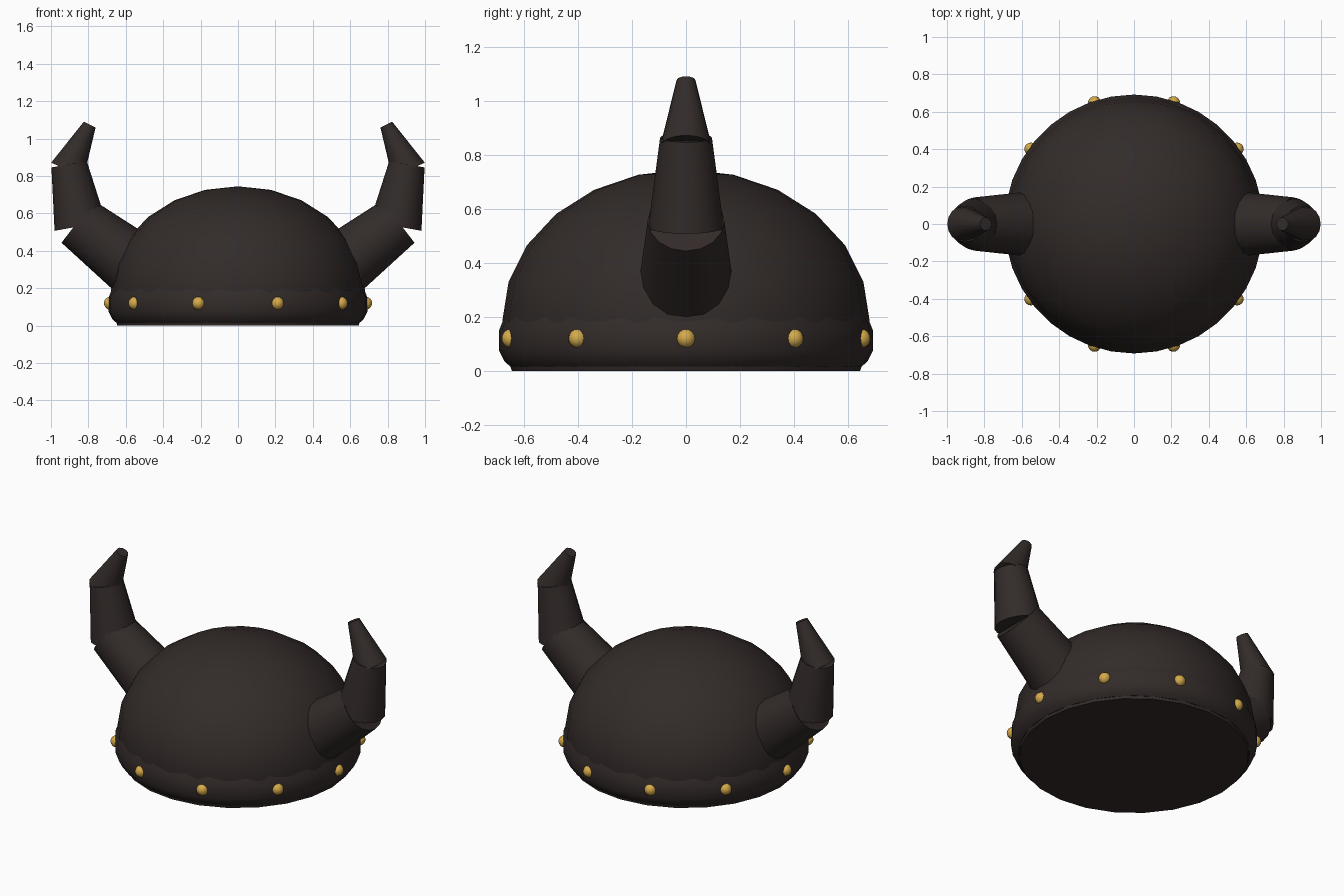
import bpy, math
from mathutils import Vector

if "Cube" in bpy.data.objects:
    bpy.data.objects.remove(bpy.data.objects["Cube"])

def material(name, rgb):
    m = bpy.data.materials.new(name)
    m.diffuse_color = (*rgb, 1)
    m.use_nodes = True
    m.node_tree.nodes["Principled BSDF"].inputs["Base Color"].default_value = m.diffuse_color
    return m

DARK = material("dark_iron", (0.032, 0.024, 0.022))
GOLD = material("gold", (0.66, 0.40, 0.07))

def finish(obj, name, mat, angle=35):
    obj.name = name
    obj.data.materials.append(mat)
    bpy.ops.object.select_all(action='DESELECT')
    obj.select_set(True)
    bpy.context.view_layer.objects.active = obj
    bpy.ops.object.shade_smooth_by_angle(angle=math.radians(angle))
    return obj

def lathe(name, profile, sides, mat, loop=False):
    """Revolve (radius, z) points about z; radius 0 makes a pole."""
    verts, rings = [], []
    for r, z in profile:
        n = 1 if r == 0 else sides
        rings.append([len(verts) + i for i in range(n)])
        verts += [(r * math.cos(math.tau * i / sides), r * math.sin(math.tau * i / sides), z)
                  for i in range(n)]
    faces = []
    pairs = list(zip(rings, rings[1:])) + ([(rings[-1], rings[0])] if loop else [])
    for a, b in pairs:
        for i in range(sides):
            f = [a[i % len(a)], a[(i + 1) % len(a)], b[(i + 1) % len(b)], b[i % len(b)]]
            faces.append(list(dict.fromkeys(f)))
    mesh = bpy.data.meshes.new(name)
    mesh.from_pydata(verts, [], faces)
    obj = bpy.data.objects.new(name, mesh)
    bpy.context.collection.objects.link(obj)
    return finish(obj, name, mat)

# Domed cap: squashed sphere, closed flat at the bottom
dome = [(0, 0), (0.645, 0), (0.657, 0.04), (0.68, 0.185)]
dome += [(0.68 * math.sin(math.radians(a)), 0.185 + 0.56 * math.cos(math.radians(a)))
         for a in (75, 60, 45, 30, 15)] + [(0, 0.745)]
lathe("dome", dome, 24, DARK)

# Rounded band around the brim
band = [(0.61, 0.02), (0.65, 0.015), (0.672, 0.035), (0.692, 0.075),
        (0.692, 0.15), (0.672, 0.2), (0.61, 0.2)]
lathe("brim_band", band, 36, DARK, loop=True)

# Rivets around the band
for i in range(10):
    a = math.tau * i / 10
    bpy.ops.mesh.primitive_uv_sphere_add(segments=12, ring_count=8, radius=0.035,
        location=(0.682 * math.cos(a), 0.682 * math.sin(a), 0.12), rotation=(0, 0, a))
    finish(bpy.context.object, f"rivet_{i + 1}", GOLD)

# Horns: three tapered segments per side, mirrored in x
def horn_segment(name, start, end, r1, r2):
    p, q = Vector((start[0], 0, start[1])), Vector((end[0], 0, end[1]))
    d = q - p
    bpy.ops.mesh.primitive_cone_add(vertices=16, radius1=r1, radius2=r2, depth=d.length)
    obj = bpy.context.object
    pitch = math.atan2(d.x, d.z)
    obj.rotation_euler = (0, pitch, 0)
    obj.location = (p + q) / 2
    bpy.ops.object.transform_apply(location=True, rotation=True, scale=True)
    finish(obj, name, DARK)
    obj.modifiers.new("mirror", 'MIRROR')

horn_segment("horn_base", (0.55, 0.32), (0.857, 0.556), 0.175, 0.142)
horn_segment("horn_middle", (0.843, 0.532), (0.903, 0.863), 0.140, 0.096)
horn_segment("horn_tip", (0.912, 0.83), (0.793, 1.075), 0.096, 0.035)
